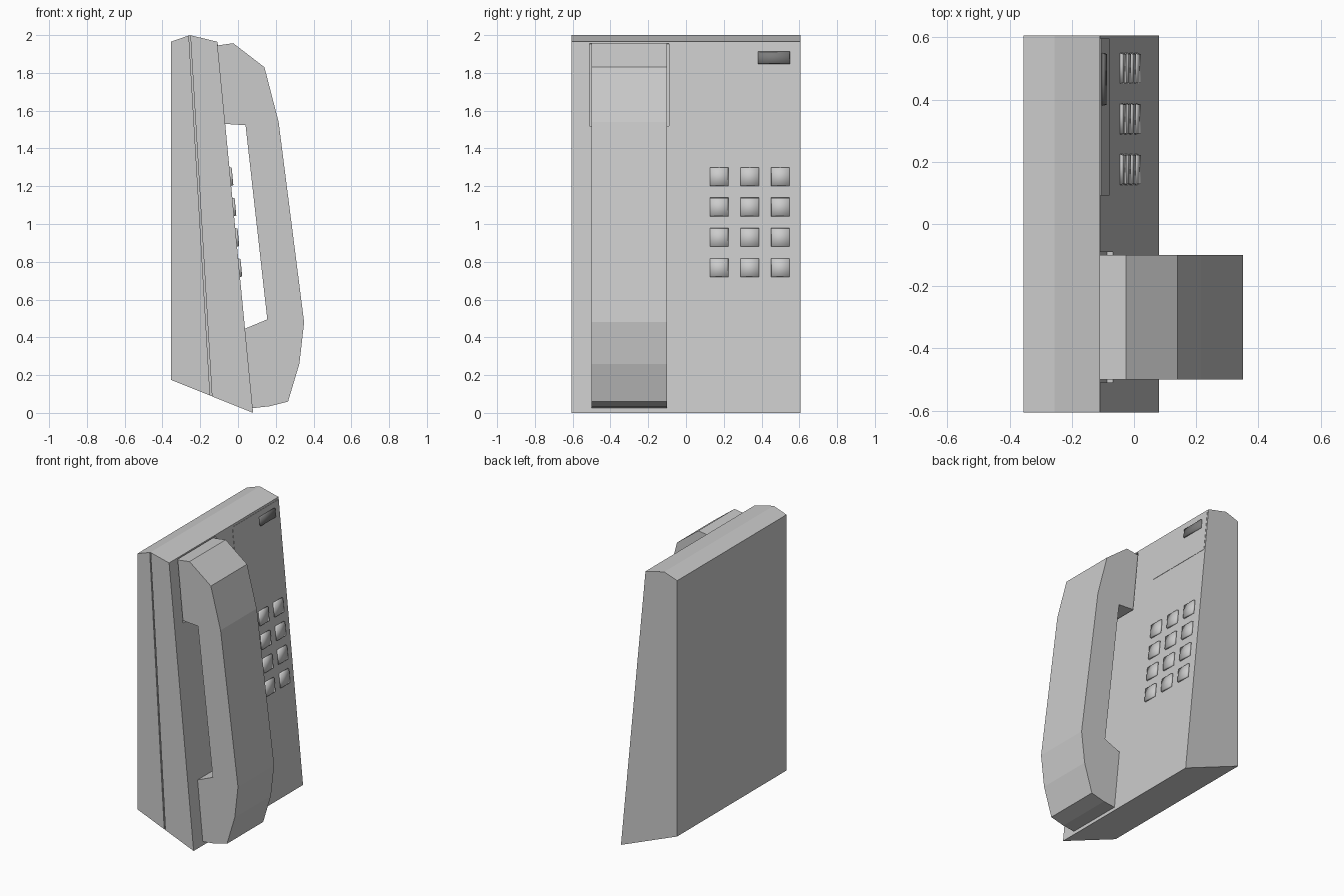
import bpy, bmesh
from mathutils import Vector

if "Cube" in bpy.data.objects:
    bpy.data.objects.remove(bpy.data.objects["Cube"])


def material(name, v):
    m = bpy.data.materials.new(name)
    m.diffuse_color = (v, v, v, 1)
    m.use_nodes = True
    m.node_tree.nodes["Principled BSDF"].inputs["Base Color"].default_value = m.diffuse_color
    return m


GREY = material("light grey plastic", 0.6)
DARK = material("dark indicator plastic", 0.2)

# Sloped front face of the housing: x as a function of height, and its normal
SLOPE = 0.19 / 1.965
NORMAL = Vector((1, 0, SLOPE)).normalized()


def on_face(y, z, out=0.0):
    return Vector((0.08 - SLOPE * z, y, z)) + NORMAL * out


def finish(name, bm, mat):
    bmesh.ops.recalc_face_normals(bm, faces=bm.faces)
    me = bpy.data.meshes.new(name)
    bm.to_mesh(me)
    bm.free()
    me.materials.append(mat)
    ob = bpy.data.objects.new(name, me)
    bpy.context.collection.objects.link(ob)
    return ob


def extrude_profile(name, pts, y0, y1, mat=GREY):
    """Extrude an xz outline along y."""
    bm = bmesh.new()
    f = bm.faces.new([bm.verts.new((x, y0, z)) for x, z in pts])
    r = bmesh.ops.extrude_face_region(bm, geom=[f])
    vs = [v for v in r["geom"] if isinstance(v, bmesh.types.BMVert)]
    bmesh.ops.translate(bm, verts=vs, vec=(0, y1 - y0, 0))
    return finish(name, bm, mat)


def face_block(name, y0, y1, z0, z1, low, high, taper=0.0, mat=GREY, smooth=False):
    """Block lying on the sloped front face, optionally tapered outward."""
    bm = bmesh.new()
    rings = []
    for out, t in ((low, 0), (high, taper)):
        corners = ((y0 + t, z0 + t), (y1 - t, z0 + t), (y1 - t, z1 - t), (y0 + t, z1 - t))
        rings.append([bm.verts.new(on_face(y, z, out)) for y, z in corners])
    a, b = rings
    bm.faces.new(a)
    bm.faces.new(b)
    for i in range(4):
        j = (i + 1) % 4
        bm.faces.new((a[i], a[j], b[j], b[i]))
    for f in bm.faces:
        f.smooth = smooth
    return finish(name, bm, mat)


def cut(ob, cutter):
    m = ob.modifiers.new("cut", "BOOLEAN")
    m.operation = "DIFFERENCE"
    m.solver = "EXACT"
    m.object = cutter
    cutter.hide_render = True
    cutter.hide_viewport = True


# Wedge-shaped housing
housing = extrude_profile("housing", [(-0.355, 0.175), (-0.355, 1.965), (-0.255, 2.0),
                                      (-0.11, 1.965), (0.08, 0.0)], -0.605, 0.605)

# Shallow seam groove on the side and earpiece pocket in the front
cut(housing, extrude_profile("seam_cutter", [(-0.26, 1.997), (-0.252, 1.997),
                                             (-0.138, 0.09), (-0.148, 0.094)], -0.65, -0.597))
cut(housing, face_block("pocket_cutter", -0.51, -0.09, 1.52, 1.955, -0.02, 0.05))

# Handset, its two ends seated slightly into the housing
extrude_profile("handset", [
    (-0.125, 1.943), (-0.11, 1.945), (-0.025, 1.957), (0.14, 1.83), (0.215, 1.54),
    (0.35, 0.48), (0.325, 0.26), (0.265, 0.06), (0.165, 0.035), (0.078, 0.025),
    (0.062, 0.032), (0.02, 0.438), (0.04, 0.447), (0.155, 0.495), (0.04, 1.523),
    (-0.068, 1.53), (-0.084, 1.531)], -0.5, -0.1)

# Label panel and indicator
face_block("label_panel", 0.092, 0.596, 1.665, 1.95, -0.01, 0.002)
face_block("indicator", 0.378, 0.552, 1.846, 1.914, -0.003, 0.012, 0.006, DARK, True)

# Keypad: three columns by four rows of soft-shaded keys
for r in range(4):
    for c in range(3):
        y, z = 0.175 + 0.1625 * c, 1.251 - 0.161 * r
        face_block(f"key_{r + 1}_{c + 1}", y - 0.05, y + 0.05, z - 0.05, z + 0.05,
                   -0.003, 0.012, 0.004, GREY, True)
